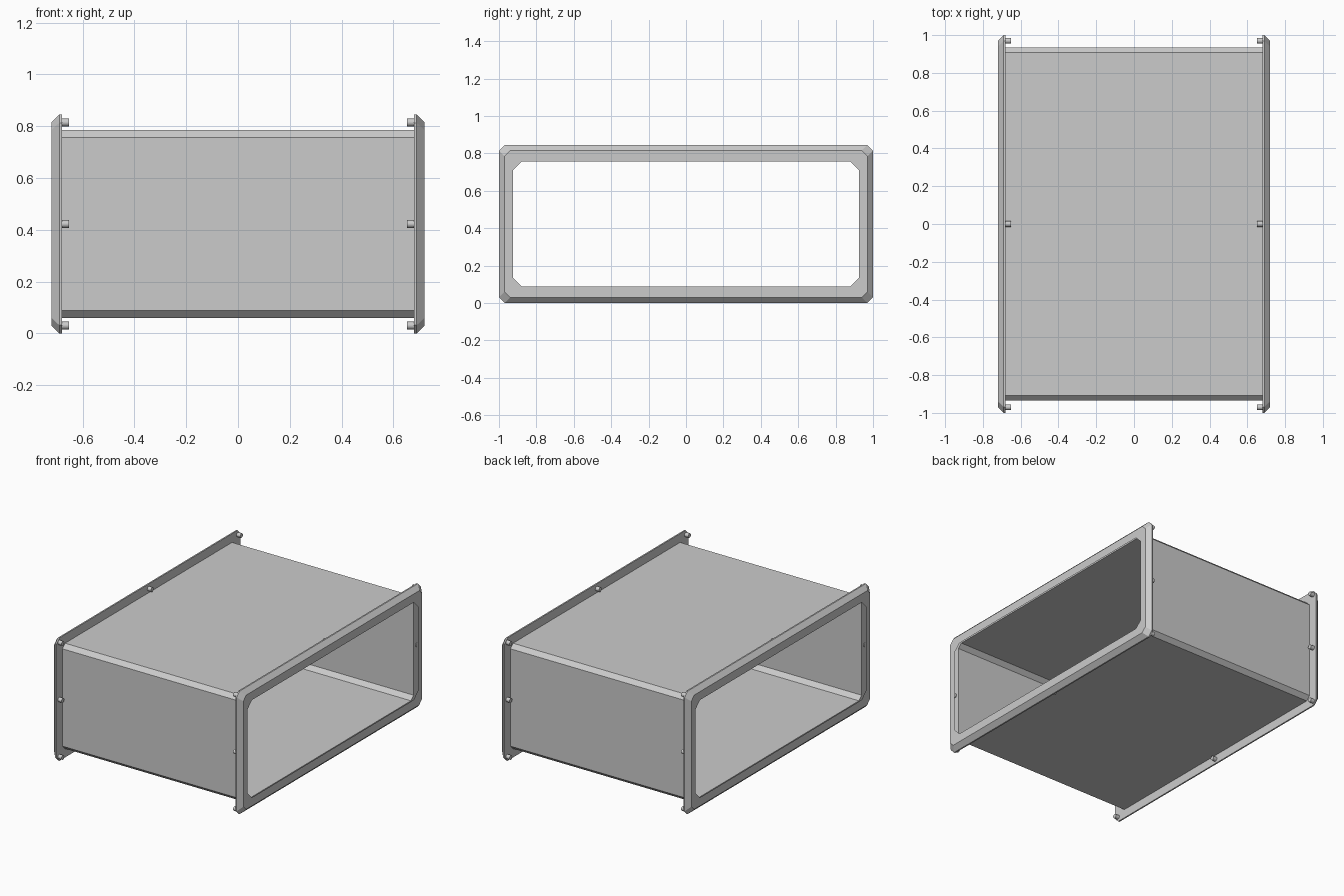
import bpy, bmesh, math
from mathutils import Matrix

cube = bpy.data.objects.get("Cube")
if cube:
    bpy.data.objects.remove(cube)

grey = bpy.data.materials.new("plain grey")
grey.use_nodes = True
grey.diffuse_color = (0.6, 0.6, 0.6, 1)
grey.node_tree.nodes["Principled BSDF"].inputs["Base Color"].default_value = (0.6, 0.6, 0.6, 1)

MID_Z = 0.4225


def add_object(name, bm):
    mesh = bpy.data.meshes.new(name)
    bm.to_mesh(mesh)
    bm.free()
    mesh.materials.append(grey)
    obj = bpy.data.objects.new(name, mesh)
    bpy.context.collection.objects.link(obj)
    return obj


def chamfered_loop(bm, x, hy, hz, c):
    """Rectangle with cut corners in the plane at x."""
    quarter = [(hy, hz - c), (hy - c, hz)]
    pts = quarter + [(-y, z) for y, z in reversed(quarter)]
    pts += [(-y, -z) for y, z in pts]
    return [bm.verts.new((x, y, MID_Z + z)) for y, z in pts]


def sheet(name, sections):
    """Thin sheet running through a row of chamfered sections."""
    bm = bmesh.new()
    loops = [chamfered_loop(bm, *s) for s in sections]
    for a, b in zip(loops, loops[1:]):
        for i in range(len(a)):
            j = (i + 1) % len(a)
            bm.faces.new((a[j], a[i], b[i], b[j]))
    return add_object(name, bm)


# Open duct
sheet("duct", [(0.68, 0.935, 0.3625, 0.028), (-0.68, 0.935, 0.3625, 0.028)])

for side, s in (("left", 1), ("right", -1)):
    # Hollow flange: back plate, rim, bevel and front ring
    sections = [(0.68, 0.935, 0.3625, 0.028), (0.68, 1.0, MID_Z, 0.032),
                (0.69, 1.0, MID_Z, 0.032), (0.72, 0.97, 0.3925, 0.03),
                (0.72, 0.925, 0.335, 0.047)]
    if s < 0:
        sections = [(-x, y, z, c) for x, y, z, c in reversed(sections)]
    sheet(side + "_flange", sections)

    # Bolts at the corners and the middle of each edge
    bm = bmesh.new()
    for y in (-0.97, 0, 0.97):
        for z in (-0.392, 0, 0.392):
            if y or z:
                place = Matrix.Translation((s * 0.668, y, MID_Z + z)) @ Matrix.Rotation(math.pi / 2, 4, "Y")
                bmesh.ops.create_cone(bm, cap_ends=True, segments=12, radius1=0.015,
                                      radius2=0.015, depth=0.032, matrix=place)
    bolts = add_object(side + "_bolts", bm)
    for poly in bolts.data.polygons:
        poly.use_smooth = len(poly.vertices) == 4
    bolts.data.set_sharp_from_angle(angle=math.radians(40))
